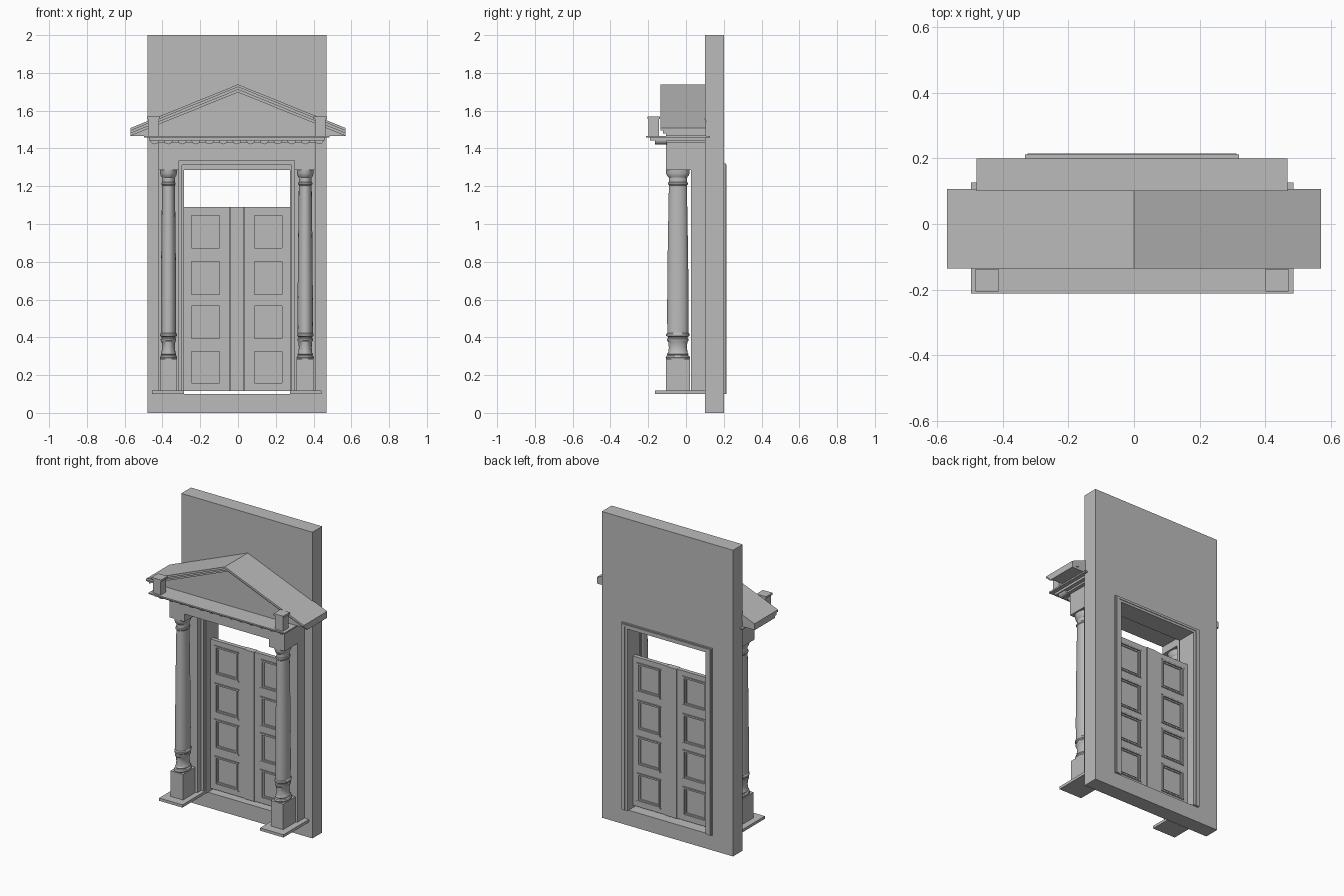
import bpy, bmesh, math

if "Cube" in bpy.data.objects:
    bpy.data.objects.remove(bpy.data.objects["Cube"])

CX = -0.006  # symmetry axis of everything but the pediment
mat = bpy.data.materials.new("stone_grey")
mat.diffuse_color = (0.5, 0.5, 0.5, 1)
mat.use_nodes = True
mat.node_tree.nodes["Principled BSDF"].inputs["Base Color"].default_value = mat.diffuse_color


def finish(name, bm):
    bmesh.ops.recalc_face_normals(bm, faces=bm.faces)
    me = bpy.data.meshes.new(name)
    bm.to_mesh(me)
    bm.free()
    me.materials.append(mat)
    ob = bpy.data.objects.new(name, me)
    bpy.context.collection.objects.link(ob)
    return ob


def add_box(bm, x0, x1, y0, y1, z0, z1):
    vs = bmesh.ops.create_cube(bm, size=1)["verts"]
    for v in vs:
        v.co = ((x0 + x1) / 2 + v.co.x * (x1 - x0),
                (y0 + y1) / 2 + v.co.y * (y1 - y0),
                (z0 + z1) / 2 + v.co.z * (z1 - z0))


def boxes(name, items):
    bm = bmesh.new()
    for it in items:
        add_box(bm, *it)
    return finish(name, bm)


def both(items):
    """Boxes given by distance from the axis, repeated left and right."""
    out = []
    for a, b, *r in items:
        out += [(CX + a, CX + b, *r), (CX - b, CX - a, *r)]
    return out


def prism(bm, pts, y0, y1):
    """Extrude an x-z polygon along y."""
    f = bm.faces.new([bm.verts.new((x, y0, z)) for x, z in pts])
    new = bmesh.ops.extrude_face_region(bm, geom=[f])["geom"]
    for v in new:
        if isinstance(v, bmesh.types.BMVert):
            v.co.y = y1


def portal(name, w_in, w_out, z0, z_in, z_out, y0, y1):
    """Three-sided frame round the door opening."""
    bm = bmesh.new()
    prism(bm, [(CX - w_out, z0), (CX - w_out, z_out), (CX + w_out, z_out), (CX + w_out, z0),
               (CX + w_in, z0), (CX + w_in, z_in), (CX - w_in, z_in), (CX - w_in, z0)], y0, y1)
    return finish(name, bm)


OW = 0.281  # half width of opening

# Wall with opening
portal("wall", OW, 0.474, 0.1, 1.287, 2.0, 0.10, 0.20)
boxes("wall_foot", [(CX - 0.474, CX + 0.474, 0.10, 0.20, 0, 0.1)])

# Door frames, front and back
portal("front_architrave", OW, 0.296, 0.115, 1.287, 1.315, 0.08, 0.11)
portal("front_architrave_edge", 0.290, 0.306, 0.115, 1.312, 1.335, 0.065, 0.10)
portal("back_architrave", OW, 0.326, 0.1, 1.287, 1.32, 0.195, 0.211)
portal("back_architrave_ridge", 0.30, 0.318, 0.1, 1.302, 1.314, 0.205, 0.215)

# Door leaves: thin core, stiles, rails and panel mouldings
rows = [(0.148, 0.333), (0.385, 0.574), (0.617, 0.81), (0.865, 1.053)]
PX0, PX1 = 0.084, 0.248
Z0, Z1 = 0.115, 1.09
parts = [(0, OW, 0.137, 0.146, Z0, Z1),
         (0.045, PX0, 0.128, 0.154, Z0, Z1), (PX1, OW, 0.128, 0.154, Z0, Z1)]
edges = [Z0] + [z for r in rows for z in r] + [Z1]
for a, b in zip(edges[::2], edges[1::2]):
    parts.append((PX0, PX1, 0.128, 0.154, a, b))
boxes("door_leaves", both(parts))
mould = []
for a, b in rows:
    for t0, t1, y0, y1 in ((0, 0.009, 0.122, 0.160), (0.009, 0.018, 0.131, 0.152)):
        mould += [(PX0 + t0, PX0 + t1, y0, y1, a + t0, b - t0),
                  (PX1 - t1, PX1 - t0, y0, y1, a + t0, b - t0),
                  (PX0 + t0, PX1 - t0, y0, y1, a + t0, a + t1),
                  (PX0 + t0, PX1 - t0, y0, y1, b - t1, b - t0)]
    for z in (a, b):   # little sills above and below each panel
        mould.append((PX0 - 0.006, PX1 + 0.006, 0.124, 0.158, z - 0.004, z + 0.004))
boxes("panel_mouldings", both(mould))
boxes("meeting_stiles", both([(0.0, 0.036, 0.122, 0.160, Z0, Z1),
                              (0.038, 0.055, 0.126, 0.156, Z0, Z1)]))

# Steps, plinths and pilasters
boxes("step_slabs", both([(OW, 0.449, -0.164, 0.10, 0.10, 0.118)]))
boxes("column_plinths", both([(0.317, 0.407, -0.106, 0.020, 0.118, 0.285)]))
boxes("pilasters", both([(0.306, 0.416, 0.026, 0.10, 0.118, 1.287)]))

# Columns turned from a profile, oval in plan
profile = [(0, 0.283), (0.043, 0.283), (0.046, 0.292), (0.043, 0.302), (0.038, 0.306),
           (0.041, 0.312), (0.037, 0.318), (0.034, 0.345), (0.036, 0.375), (0.041, 0.384),
           (0.041, 0.392), (0.037, 0.396), (0.037, 0.402), (0.044, 0.408), (0.044, 0.418),
           (0.040, 0.424), (0.0405, 0.55), (0.039, 0.80), (0.036, 1.05), (0.034, 1.205),
           (0.038, 1.210), (0.038, 1.218), (0.034, 1.222), (0.034, 1.245), (0.041, 1.256),
           (0.044, 1.268), (0.045, 1.288), (0, 1.288)]
for side, s in (("left", -1), ("right", 1)):
    bm = bmesh.new()
    vs = [bm.verts.new((r, 0, z)) for r, z in profile]
    es = [bm.edges.new(p) for p in zip(vs, vs[1:])]
    bmesh.ops.spin(bm, geom=vs + es, cent=(0, 0, 0), axis=(0, 0, 1),
                   angle=2 * math.pi, steps=32)
    bmesh.ops.remove_doubles(bm, verts=bm.verts, dist=1e-5)
    for v in bm.verts:
        v.co.x += CX + s * 0.362
        v.co.y = v.co.y * 1.4 - 0.043
    ob = finish(side + "_column", bm)
    bpy.ops.object.select_all(action="DESELECT")
    ob.select_set(True)
    bpy.context.view_layer.objects.active = ob
    bpy.ops.object.shade_smooth_by_angle(angle=math.radians(30))

# Entablature: blocks over the columns and the beam between
boxes("entablature", both([(0.306, 0.416, -0.106, 0.10, 1.285, 1.445)])
      + [(CX - 0.306, CX + 0.306, -0.106, 0.10, 1.335, 1.445)])

# Cornice slabs
boxes("cornice", [(CX - 0.491, CX + 0.491, -0.212, 0.127, 1.457, 1.466),
                  (CX - 0.465, CX + 0.465, -0.19, 0.11, 1.442, 1.457)])

# Scalloped brackets under the cornice, front row and one on each flank
bm = bmesh.new()
for i in range(13):
    x = CX + (i - 6) * 0.0725
    arc = [(x + 0.024 * math.cos(math.pi * k / 8), 1.446 - 0.024 * math.sin(math.pi * k / 8))
           for k in range(9)]
    prism(bm, arc, -0.165, -0.10)
finish("cornice_brackets", bm)
boxes("bed_moulding", [(CX - 0.44, CX + 0.44, -0.125, 0.10, 1.43, 1.445)])

# Pediment: stepped raking mouldings and recessed tympanum
W, TOP, EAVE, BASE = 0.57, 1.739, 1.508, 1.466
bm = bmesh.new()
for d0, d1, y in ((0, 0.014, -0.136), (0.014, 0.028, -0.121), (0.028, 0.042, -0.106)):
    prism(bm, [(-W, EAVE - d0), (0, TOP - d0), (W, EAVE - d0),
               (W, EAVE - d1), (0, TOP - d1), (-W, EAVE - d1)], y, 0.107)
finish("raking_cornice", bm)
bm = bmesh.new()
prism(bm, [(-W, BASE), (0, TOP - 0.042), (W, BASE)], -0.088, 0.105)
finish("tympanum", bm)

# Corner pedestals with caps
boxes("corner_pedestals", both([(0.413, 0.470, -0.199, -0.143, 1.464, 1.56),
                                (0.407, 0.476, -0.205, -0.137, 1.556, 1.568)]))
